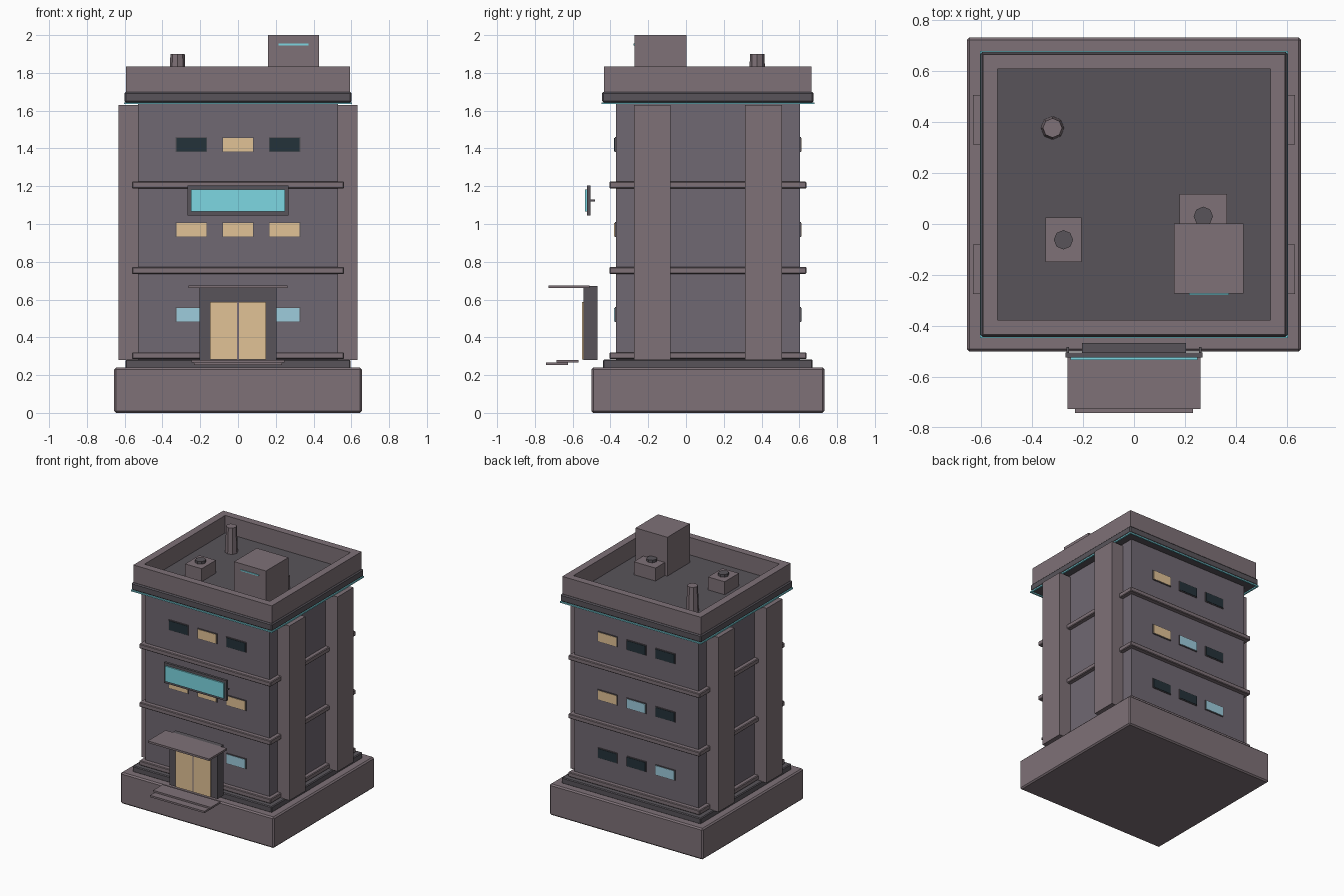
import bpy, bmesh
from mathutils import Matrix

if "Cube" in bpy.data.objects:
    bpy.data.objects.remove(bpy.data.objects["Cube"])

CY = 0.116  # centre of the tower in y; the entrance reaches forward from it


def material(name, rgb):
    m = bpy.data.materials.new(name)
    lin = [(c / 255 / 12.92) if c < 10 else ((c / 255 + 0.055) / 1.055) ** 2.4 for c in rgb]
    m.diffuse_color = (*lin, 1)
    m.use_nodes = True
    m.node_tree.nodes["Principled BSDF"].inputs["Base Color"].default_value = m.diffuse_color
    return m


WALL = material("wall", (112, 104, 114))
TRIM = material("trim", (126, 113, 119))
DARK = material("dark_trim", (88, 84, 90))
CYAN = material("cyan_glow", (125, 215, 226))
CREAM = material("lit_window", (225, 194, 150))
BLUE = material("blue_window", (157, 204, 220))
OFF = material("unlit_window", (36, 50, 58))


def finish(name, bm, mat):
    me = bpy.data.meshes.new(name)
    bm.to_mesh(me)
    bm.free()
    me.materials.append(mat)
    ob = bpy.data.objects.new(name, me)
    bpy.context.collection.objects.link(ob)
    return ob


def box(name, x, y, z, mat, bevel=0):
    """Box from (min, max) ranges on each axis."""
    bm = bmesh.new()
    size = [b - a for a, b in (x, y, z)]
    mid = [(a + b) / 2 for a, b in (x, y, z)]
    bmesh.ops.create_cube(bm, size=1, matrix=Matrix.Translation(mid) @ Matrix.Diagonal((*size, 1)))
    ob = finish(name, bm, mat)
    if bevel:
        mod = ob.modifiers.new("bevel", "BEVEL")
        mod.width, mod.segments = bevel, 1
    return ob


def slab(name, hx, hy, z, mat, bevel=0):
    return box(name, (-hx, hx), (CY - hy, CY + hy), z, mat, bevel)


def octagon(name, x, y, z, r1, r2, mat):
    bm = bmesh.new()
    bmesh.ops.create_cone(bm, cap_ends=True, segments=8, radius1=r1, radius2=r2, depth=z[1] - z[0],
                          matrix=Matrix.Translation((x, y, sum(z) / 2)))
    return finish(name, bm, mat)


def ring(name, hx, hy, t, z, mat):
    """Four bars round the tower: long front and back, sides fitted between."""
    for s, side in ((-1, "front"), (1, "back")):
        y = sorted((CY + s * hy, CY + s * (hy - t)))
        box(f"{name}_{side}", (-hx, hx), y, z, mat)
    for s, side in ((-1, "left"), (1, "right")):
        x = sorted((s * hx, s * (hx - t)))
        box(f"{name}_{side}", x, (CY - hy + t, CY + hy - t), z, mat)


# Base, plinth and tower body
slab("base", 0.656, 0.617, (0, 0.24), TRIM, 0.01)
slab("plinth", 0.595, 0.555, (0.235, 0.283), DARK, 0.006)
slab("tower_body", 0.53, 0.487, (0.28, 1.65), WALL)

# Floor ledges
for z in (0.303, 0.754, 1.206):
    slab("floor_ledge", 0.562, 0.522, (z - 0.018, z + 0.018), TRIM, 0.005)

# Side pilasters
for s in (-1, 1):
    for y in (-0.178, 0.41):
        box("pilaster", sorted((s * 0.52, s * 0.633)), (y - 0.097, y + 0.097), (0.28, 1.63), TRIM)

# Cornice, glowing edge strip and parapet
slab("cornice", 0.602, 0.56, (1.643, 1.7), DARK, 0.008)
ring("edge_strip", 0.604, 0.563, 0.012, (1.634, 1.644), CYAN)
ring("parapet", 0.592, 0.549, 0.056, (1.698, 1.835), TRIM)

# Windows: colours listed left to right in +x, top floor first
FRONT = [(OFF, CREAM, OFF), (CREAM, CREAM, CREAM), (BLUE, CREAM, BLUE)]
BACK = [(OFF, OFF, CREAM), (OFF, BLUE, CREAM), (BLUE, OFF, OFF)]
for rows, s, side in ((FRONT, -1, "front"), (BACK, 1, "back")):
    wall = CY + s * 0.487
    for row, z in zip(rows, (1.42, 0.97, 0.52)):
        for mat, x in zip(row, (-0.247, 0, 0.247)):
            for part, hw, hh, d, m in (("frame", 0.084, 0.04, 0.006, DARK),
                                       ("window", 0.079, 0.035, 0.009, mat)):
                box(f"{side}_{part}", (x - hw, x + hw), sorted((wall - s * 0.01, wall + s * d)),
                    (z - hh, z + hh), m)

# Entrance: surround, double door, canopy and steps
box("door_surround", (-0.205, 0.205), (-0.542, -0.468), (0.28, 0.672), DARK)
for s in (-1, 1):
    box("door_leaf", sorted((s * 0.006, s * 0.149)), (-0.55, -0.54), (0.282, 0.587), CREAM)
box("door_divider", (-0.006, 0.006), (-0.549, -0.54), (0.282, 0.587), TRIM)
box("canopy", (-0.262, 0.262), (-0.727, -0.51), (0.66, 0.675), TRIM)
box("upper_step", (-0.247, 0.247), (-0.685, -0.568), (0.267, 0.281), TRIM)
box("lower_step", (-0.232, 0.232), (-0.742, -0.625), (0.254, 0.268), TRIM)

# Blank sign panel with rear brackets
box("sign_frame", (-0.268, 0.268), (-0.524, -0.505), (1.046, 1.204), DARK)
box("sign_panel", (-0.25, 0.25), (-0.534, -0.522), (1.065, 1.183), CYAN)
for s in (-1, 1):
    box("sign_bracket", (s * 0.26 - 0.005, s * 0.26 + 0.005), (-0.507, -0.483), (1.12, 1.13), DARK)

# Rooftop: stair housing, vent units and chimney
box("stair_housing", (0.158, 0.43), (-0.273, 0.002), (1.695, 2.0), TRIM)
box("housing_light", (0.215, 0.372), (-0.279, -0.27), (1.946, 1.955), CYAN)
for x, y, hx, hy in ((-0.277, -0.062, 0.071, 0.087), (0.272, 0.03, 0.093, 0.087)):
    box("vent_unit", (x - hx, x + hx), (y - hy, y + hy), (1.695, 1.8), TRIM)
    octagon("vent_fan", x, y, (1.798, 1.82), 0.038, 0.038, DARK)
octagon("chimney", -0.32, 0.377, (1.695, 1.9), 0.046, 0.038, TRIM)
